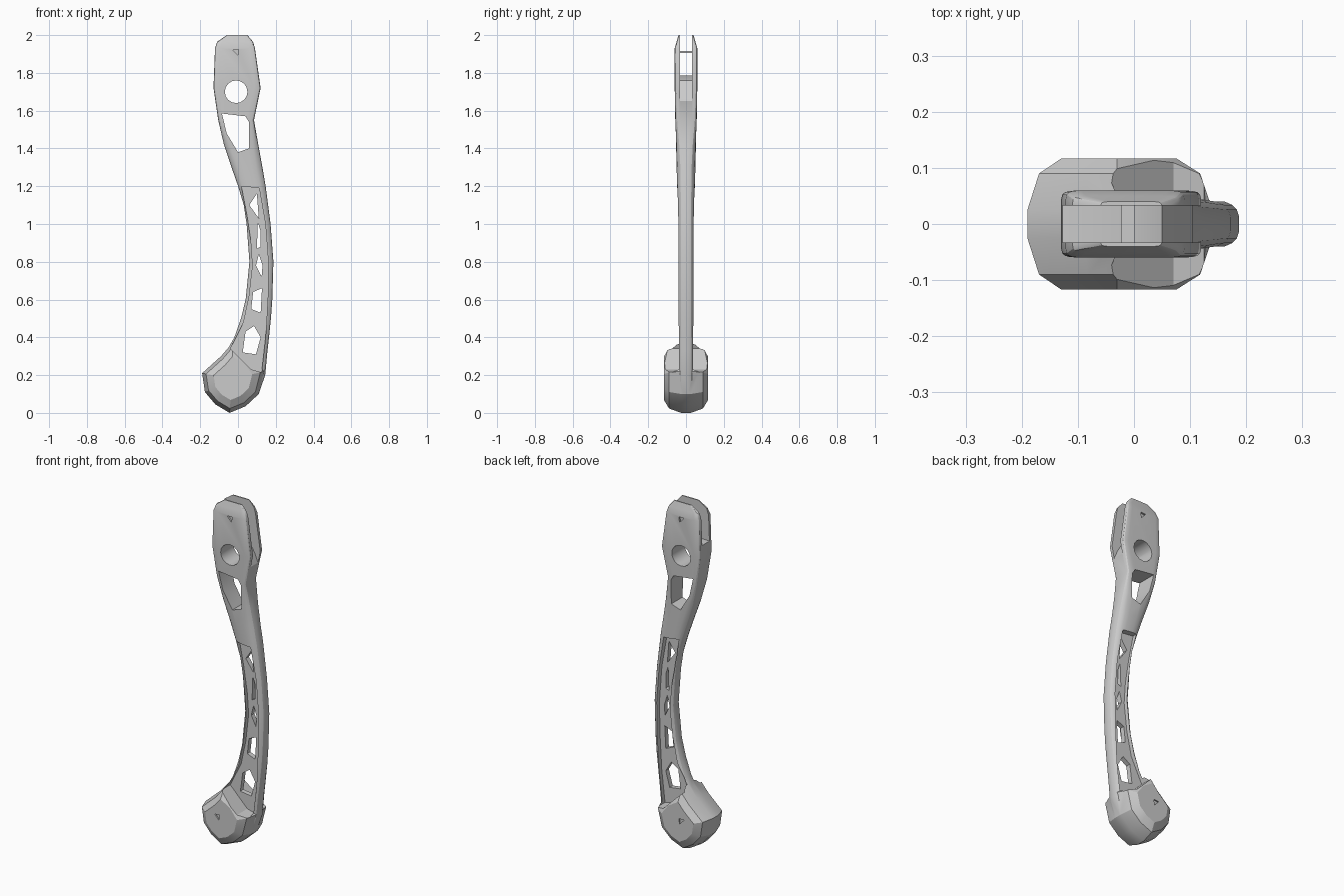
import bpy, bmesh, math

old = bpy.data.objects.get("Cube")
if old:
    bpy.data.objects.remove(old)

grey = bpy.data.materials.new("plain grey")
grey.use_nodes = True
grey.diffuse_color = (0.6, 0.6, 0.6, 1)
grey.node_tree.nodes["Principled BSDF"].inputs["Base Color"].default_value = (0.6, 0.6, 0.6, 1)


def loft(name, rings, helper=False):
    """Skin a list of equal-length point rings and cap both ends."""
    bm = bmesh.new()
    loops = [[bm.verts.new(p) for p in ring] for ring in rings]
    n = len(loops[0])
    for a, b in zip(loops, loops[1:]):
        for i in range(n):
            j = (i + 1) % n
            bm.faces.new((a[i], a[j], b[j], b[i]))
    bm.faces.new(loops[0][::-1])
    bm.faces.new(loops[-1])
    bmesh.ops.recalc_face_normals(bm, faces=bm.faces)
    mesh = bpy.data.meshes.new(name)
    bm.to_mesh(mesh)
    bm.free()
    mesh.materials.append(grey)
    ob = bpy.data.objects.new(name, mesh)
    bpy.context.collection.objects.link(ob)
    ob.hide_render = helper
    return ob


def prism(name, outline, y0, y1):
    """Front-view outline (x, z) pushed from y0 to y1."""
    return loft(name, [[(x, y, z) for x, z in outline] for y in (y0, y1)], True)


def combine(target, tool, operation):
    """Apply one boolean, then drop the helper."""
    mod = target.modifiers.new("cut", 'BOOLEAN')
    mod.operation, mod.solver, mod.object = operation, 'EXACT', tool
    bpy.context.view_layer.objects.active = target
    bpy.ops.object.modifier_apply(modifier=mod.name)
    bpy.data.objects.remove(tool)


def section(left, right, depth, z, power, sides=20):
    """Rounded-box cross-section; a higher power is squarer."""
    ring = []
    for i in range(sides):
        a = math.tau * (i + 0.5) / sides
        c, s = math.cos(a), math.sin(a)
        x = math.copysign(abs(c) ** (2 / power), c) * (right - left) / 2
        y = math.copysign(abs(s) ** (2 / power), s) * depth
        ring.append((x + (left + right) / 2, y, z))
    return ring


# Curved arm: left edge, right edge, half depth, height, squareness
stations = [
    (-.04, .11, .05, .10, 3), (-.08, .145, .05, .20, 3), (-.06, .157, .05, .33, 3),
    (-.02, .165, .047, .40, 3), (.015, .175, .046, .50, 3), (.04, .182, .045, .60, 3),
    (.06, .188, .043, .80, 3), (.045, .173, .043, 1.0, 3), (.03, .16, .045, 1.1, 3),
    (.0, .147, .048, 1.2, 3), (-.035, .13, .05, 1.3, 3), (-.075, .108, .053, 1.42, 4),
    (-.105, .085, .057, 1.55, 8), (-.13, .12, .06, 1.72, 12),
    (-.122, .09, .06, 1.93, 12), (-.11, .08, .05, 1.965, 12), (-.06, .05, .04, 2.0, 12)]
arm = loft("arm", [section(*s) for s in stations])

# Heavy faceted head at the foot
outline = [(-.19, .21), (-.175, .11), (-.12, .045), (-.045, 0), (.04, .035), (.11, .10),
           (.14, .22), (.07, .31), (-.03, .37), (-.09, .30)]
cx, cz = -.03, .18
rings = [(-.117, .62), (-.09, .87), (-.025, 1), (.025, 1), (.09, .87), (.117, .62)]
head = loft("head", [[(cx + (x - cx) * s, y, cz + (z - cz) * s) for x, z in outline]
                     for y, s in rings])
combine(arm, head, 'UNION')

# Long recess on both faces, leaving a thin web
pocket = [(.018, 1.2), (.047, 1.05), (.07, .9), (.078, .78), (.06, .62), (.03, .48), (-.04, .34),
          (.07, .23), (.125, .215), (.146, .4), (.158, .62), (.16, .8), (.145, 1.0), (.112, 1.19)]
for side in (-1, 1):
    combine(arm, prism("pocket", pocket, side * .014, side * .2), 'DIFFERENCE')

# Openings right through the web and the upper arm
openings = [
    [(.10, 1.16), (.11, 1.03), (.06, 1.1)],
    [(.105, 1.01), (.12, .96), (.12, .88), (.10, .87)],
    [(.11, .84), (.13, .78), (.125, .72), (.095, .78)],
    [(.08, .64), (.127, .66), (.12, .53), (.07, .55)],
    [(.04, .43), (.085, .46), (.12, .4), (.095, .31), (.025, .32)],
    [(-.085, 1.585), (.04, 1.57), (.058, 1.54), (.058, 1.4), (0, 1.38), (-.06, 1.48)],
    [(-.01 + .06 * math.cos(math.tau * i / 16), 1.7 + .06 * math.sin(math.tau * i / 16))
     for i in range(16)]]
for shape in openings:
    combine(arm, prism("opening", shape, -.2, .2), 'DIFFERENCE')

# Fork slot with a floor that falls away to the right-hand edge
slot = [(-.2, 1.78), (-.01, 1.785), (.05, 1.76), (.085, 1.70), (.11, 1.64), (.2, 1.64),
        (.2, 2.1), (-.2, 2.1)]
combine(arm, prism("slot", slot, -.033, .033), 'DIFFERENCE')

# Small dimples on the fork and head faces
for x, z, y in ((-.01, 1.91, .05), (-.05, .19, .11)):
    for side in (-1, 1):
        dimple = [(x - .018, z + .012), (x + .014, z + .014), (x + .01, z - .018)]
        combine(arm, prism("dimple", dimple, side * y, side * .2), 'DIFFERENCE')

# Thin cross pin between the fork prongs
pin = loft("fork_pin", [[(x - .01, y, z) for x, z in
                         ((-.012, 1.905), (.012, 1.905), (.012, 1.917), (-.012, 1.917))]
                        for y in (-.04, .04)])

# Smooth the arm, keeping its edges crisp
bpy.ops.object.select_all(action='DESELECT')
arm.select_set(True)
bpy.context.view_layer.objects.active = arm
bpy.ops.object.shade_smooth_by_angle(angle=math.radians(25))
